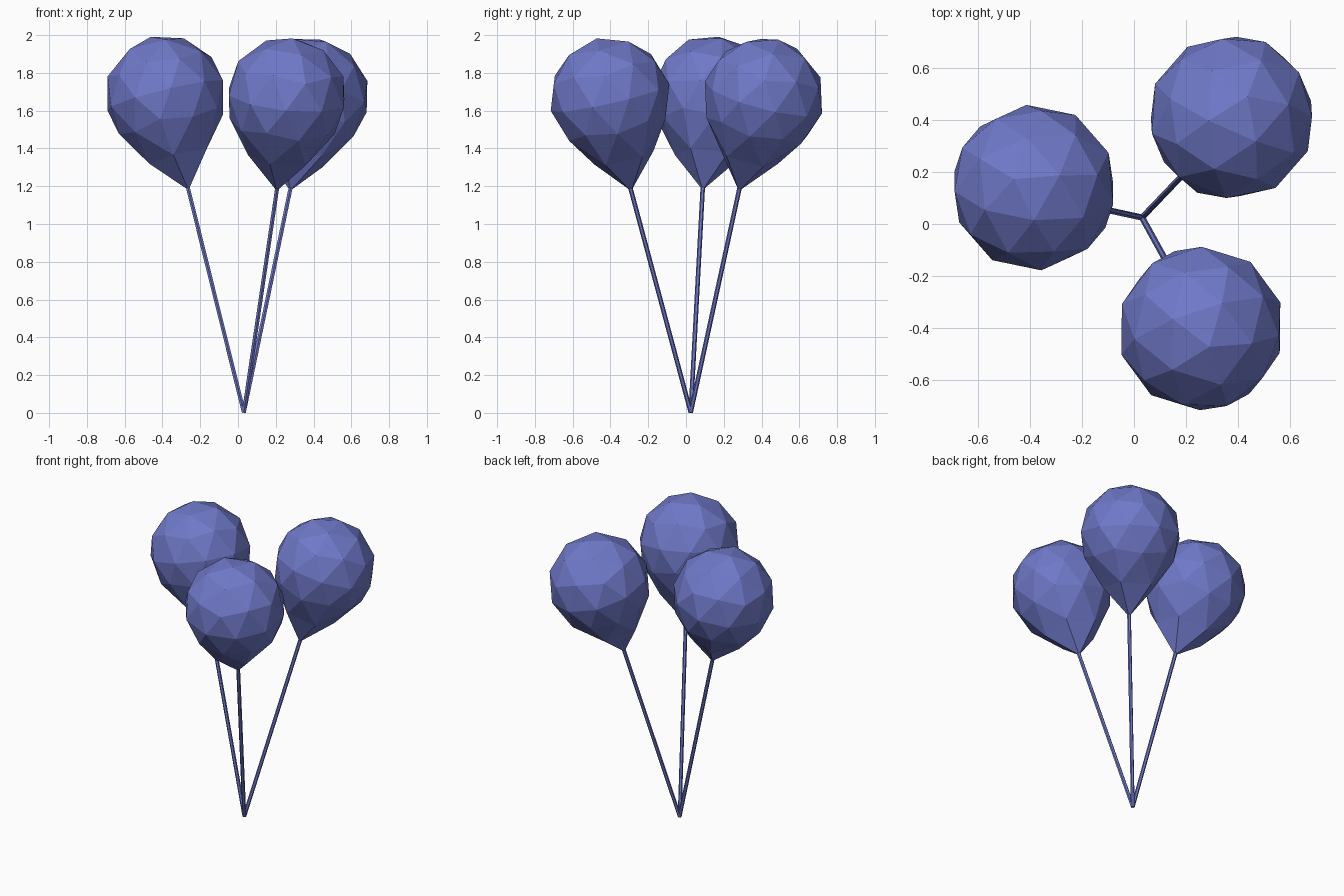
import bpy, bmesh
from math import radians
from mathutils import Vector, Matrix

if "Cube" in bpy.data.objects:
    bpy.data.objects.remove(bpy.data.objects["Cube"])

BASE = Vector((0.031, 0.025, 0.003))
UP = Vector((0, 0, 1))
RADIUS = 0.322

mat = bpy.data.materials.new("balloon_blue")
mat.diffuse_color = (0.16, 0.19, 0.58, 1)
mat.use_nodes = True
mat.node_tree.nodes["Principled BSDF"].inputs["Base Color"].default_value = mat.diffuse_color


def finish(bm, name, matrix):
    bm.transform(matrix)
    mesh = bpy.data.meshes.new(name)
    bm.to_mesh(mesh)
    bm.free()
    mesh.materials.append(mat)
    bpy.context.collection.objects.link(bpy.data.objects.new(name, mesh))


def balloon(name, tip, centre, roll):
    # Low-poly sphere with its lower pole pulled down into a neck
    axis = centre - tip
    rot = UP.rotation_difference(axis).to_matrix().to_4x4()
    bm = bmesh.new()
    bmesh.ops.create_icosphere(bm, subdivisions=2, radius=RADIUS)
    for v in bm.verts:
        if v.co.z < -0.98 * RADIUS:
            v.co.z = -axis.length
        elif v.co.z < -0.75 * RADIUS:
            v.co.z -= 0.06
    finish(bm, name, Matrix.Translation(centre) @ rot @ Matrix.Rotation(radians(roll), 4, 'Z'))


def string(name, tip):
    # Thin straight string from the shared hand point to the neck
    d = tip - BASE
    bm = bmesh.new()
    bmesh.ops.create_cone(bm, cap_ends=True, segments=6, radius1=0.012,
                          radius2=0.012, depth=d.length + 0.02)
    rot = UP.rotation_difference(d).to_matrix().to_4x4()
    finish(bm, name, Matrix.Translation(BASE + d * 0.5 + d.normalized() * 0.01) @ rot)


# Tip, centre and roll of each balloon
for label, tip, centre, roll in (
        ("left", (-0.262, 0.088, 1.18), (-0.385, 0.14, 1.68), 6),
        ("back", (0.275, 0.28, 1.175), (0.375, 0.41, 1.67), -5),
        ("front", (0.205, -0.29, 1.175), (0.257, -0.402, 1.67), 0)):
    tip, centre = Vector(tip), Vector(centre)
    balloon(label + "_balloon", tip, centre, roll)
    string(label + "_string", tip)
